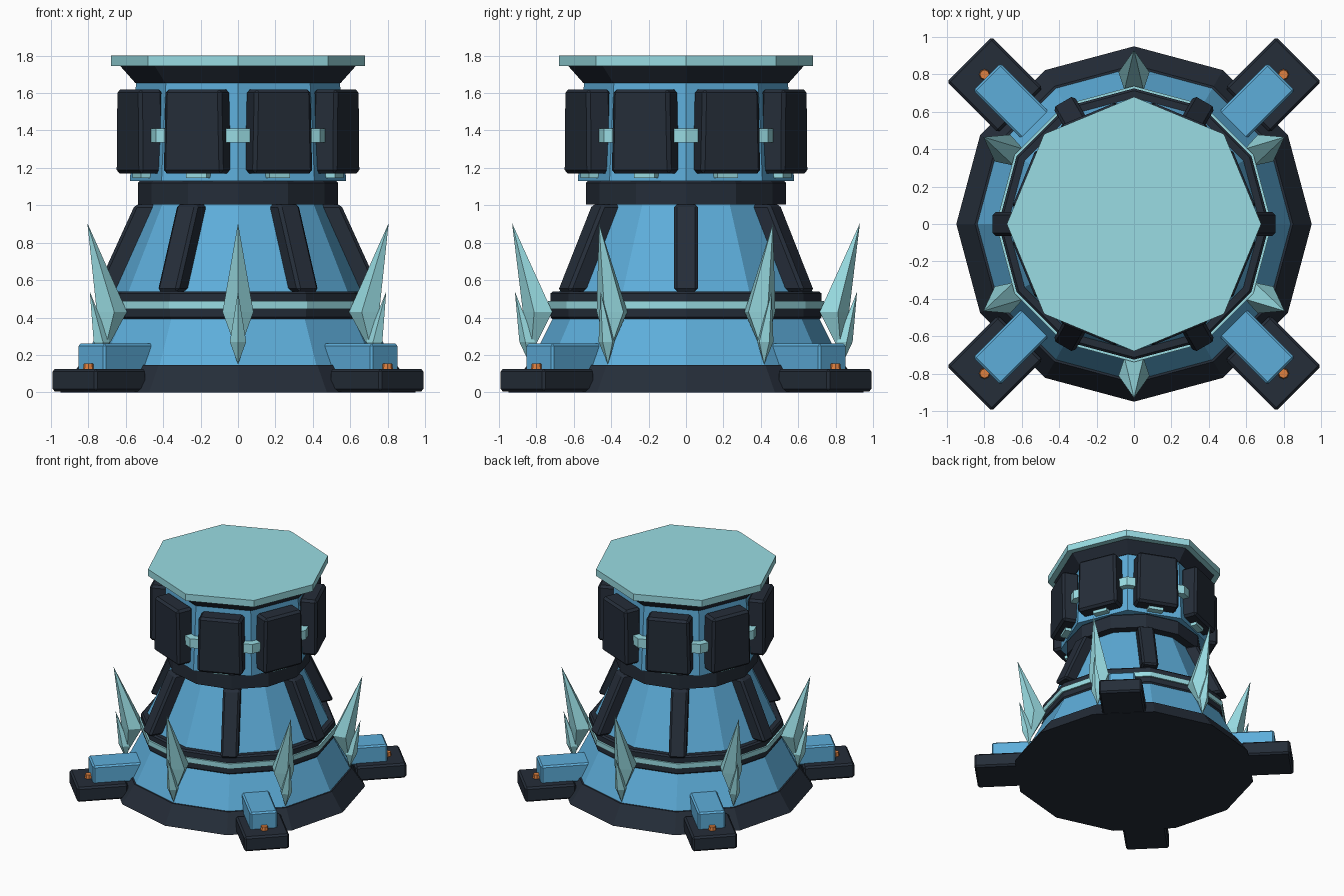
import bpy, bmesh
from math import sin, cos, pi, radians
from mathutils import Matrix, Vector

if "Cube" in bpy.data.objects:
    bpy.data.objects.remove(bpy.data.objects["Cube"])


def material(name, rgb):
    m = bpy.data.materials.new(name)
    m.diffuse_color = (*rgb, 1)
    m.use_nodes = True
    m.node_tree.nodes["Principled BSDF"].inputs["Base Color"].default_value = m.diffuse_color
    return m


DARK = material("dark_metal", (0.018, 0.026, 0.04))
BLUE = material("blue_metal", (0.11, 0.42, 0.70))
CYAN = material("pale_cyan", (0.32, 0.72, 0.77))
ORANGE = material("orange", (0.75, 0.22, 0.05))


def finish(name, bm, mat, bevel=0.0):
    bmesh.ops.recalc_face_normals(bm, faces=bm.faces)
    me = bpy.data.meshes.new(name)
    bm.to_mesh(me)
    bm.free()
    me.materials.append(mat)
    ob = bpy.data.objects.new(name, me)
    bpy.context.collection.objects.link(ob)
    if bevel:
        mod = ob.modifiers.new("bevel", "BEVEL")
        mod.width, mod.segments = bevel, 1
        mod.limit_method, mod.angle_limit = "ANGLE", radians(50)
    return ob


def lathe(name, profile, sides, mat, bevel=0.0):
    """Closed faceted solid from (radius, height) pairs, corners on the axes."""
    bm = bmesh.new()
    rings = [[bm.verts.new((r * cos(2 * pi * i / sides), r * sin(2 * pi * i / sides), z))
              for i in range(sides)] for r, z in profile]
    for a, b in zip(rings, rings[1:]):
        for i in range(sides):
            j = (i + 1) % sides
            bm.faces.new((a[i], a[j], b[j], b[i]))
    bm.faces.new(rings[0][::-1])
    bm.faces.new(rings[-1])
    return finish(name, bm, mat, bevel)


def block(name, angle, bottom, top, mat, bevel=0.0):
    """Hexahedron pointing outward; bottom/top = (inner r, outer r, width, z)."""
    bm = bmesh.new()
    loops = []
    for r0, r1, w, z in (bottom, top):
        loops.append([bm.verts.new(p) for p in
                      ((r0, -w / 2, z), (r1, -w / 2, z), (r1, w / 2, z), (r0, w / 2, z))])
    a, b = loops
    bm.faces.new(a[::-1])
    bm.faces.new(b)
    for i in range(4):
        j = (i + 1) % 4
        bm.faces.new((a[i], a[j], b[j], b[i]))
    bm.transform(Matrix.Rotation(radians(angle), 4, "Z"))
    return finish(name, bm, mat, bevel)


def crystal(name, angle, base, mid, tip, radius):
    """Five-sided shard; base, mid and tip are (r, z)."""
    bm = bmesh.new()
    lo = bm.verts.new((base[0], 0, base[1]))
    hi = bm.verts.new((tip[0], 0, tip[1]))
    ring = [bm.verts.new((mid[0] + radius * cos(2 * pi * i / 5),
                          radius * sin(2 * pi * i / 5), mid[1])) for i in range(5)]
    for i in range(5):
        j = (i + 1) % 5
        bm.faces.new((ring[i], ring[j], hi))
        bm.faces.new((ring[j], ring[i], lo))
    bm.transform(Matrix.Rotation(radians(angle), 4, "Z"))
    return finish(name, bm, CYAN)


# Twelve-sided lower body
lathe("base_skirt", [(0.95, 0), (0.85, 0.145)], 12, DARK)
lathe("lower_cone", [(0.84, 0.14), (0.71, 0.40)], 12, BLUE)
lathe("waist_ring", [(0.725, 0.39), (0.725, 0.54)], 12, DARK, 0.012)
lathe("waist_glow_band", [(0.738, 0.445), (0.738, 0.487)], 12, CYAN)
lathe("upper_cone", [(0.68, 0.53), (0.465, 1.01)], 12, BLUE)
lathe("collar", [(0.535, 1.005), (0.535, 1.12), (0.52, 1.135)], 12, DARK)

# Eight-sided head
lathe("head_drum", [(0.578, 1.13), (0.545, 1.66)], 8, BLUE)
lathe("head_glow_band", [(0.62, 1.335), (0.62, 1.41)], 8, CYAN)
lathe("cap_flare", [(0.55, 1.655), (0.63, 1.745)], 8, DARK)
lathe("top_plate", [(0.68, 1.745), (0.68, 1.80)], 8, CYAN)

# Armour panels round the head, each with a small light beneath
for k in range(8):
    a = 22.5 + 45 * k
    block(f"head_panel_{k}", a, (0.50, 0.638, 0.345, 1.17), (0.50, 0.638, 0.325, 1.62), DARK, 0.018)
    block(f"panel_light_{k}", a, (0.50, 0.585, 0.12, 1.145), (0.50, 0.585, 0.12, 1.18), CYAN)

# Sloping ribs and crystal clusters
for k in range(6):
    block(f"cone_rib_{k}", 60 * k, (0.62, 0.762, 0.13, 0.54), (0.42, 0.55, 0.13, 1.005), DARK, 0.016)
    a = 30 + 60 * k
    crystal(f"large_crystal_{k}", a, (0.83, 0.20), (0.785, 0.43), (0.93, 0.905), 0.087)
    crystal(f"small_crystal_{k}", a, (0.835, 0.15), (0.845, 0.27), (0.915, 0.54), 0.046)

# Diagonal feet with blue blocks and orange bolts
for k in range(4):
    a = 45 + 90 * k
    block(f"foot_{k}", a, (0.86, 1.245, 0.34, 0.005), (0.86, 1.245, 0.34, 0.125), DARK, 0.014)
    block(f"foot_block_{k}", a, (0.70, 1.113, 0.207, 0.11), (0.70, 1.113, 0.207, 0.26), BLUE, 0.012)
    bm = bmesh.new()
    pos = Vector((1.13 * cos(radians(a)), 1.13 * sin(radians(a)), 0.138))
    bmesh.ops.create_cone(bm, cap_ends=True, segments=8, radius1=0.03, radius2=0.025,
                          depth=0.034, matrix=Matrix.Translation(pos))
    finish(f"foot_bolt_{k}", bm, ORANGE)
